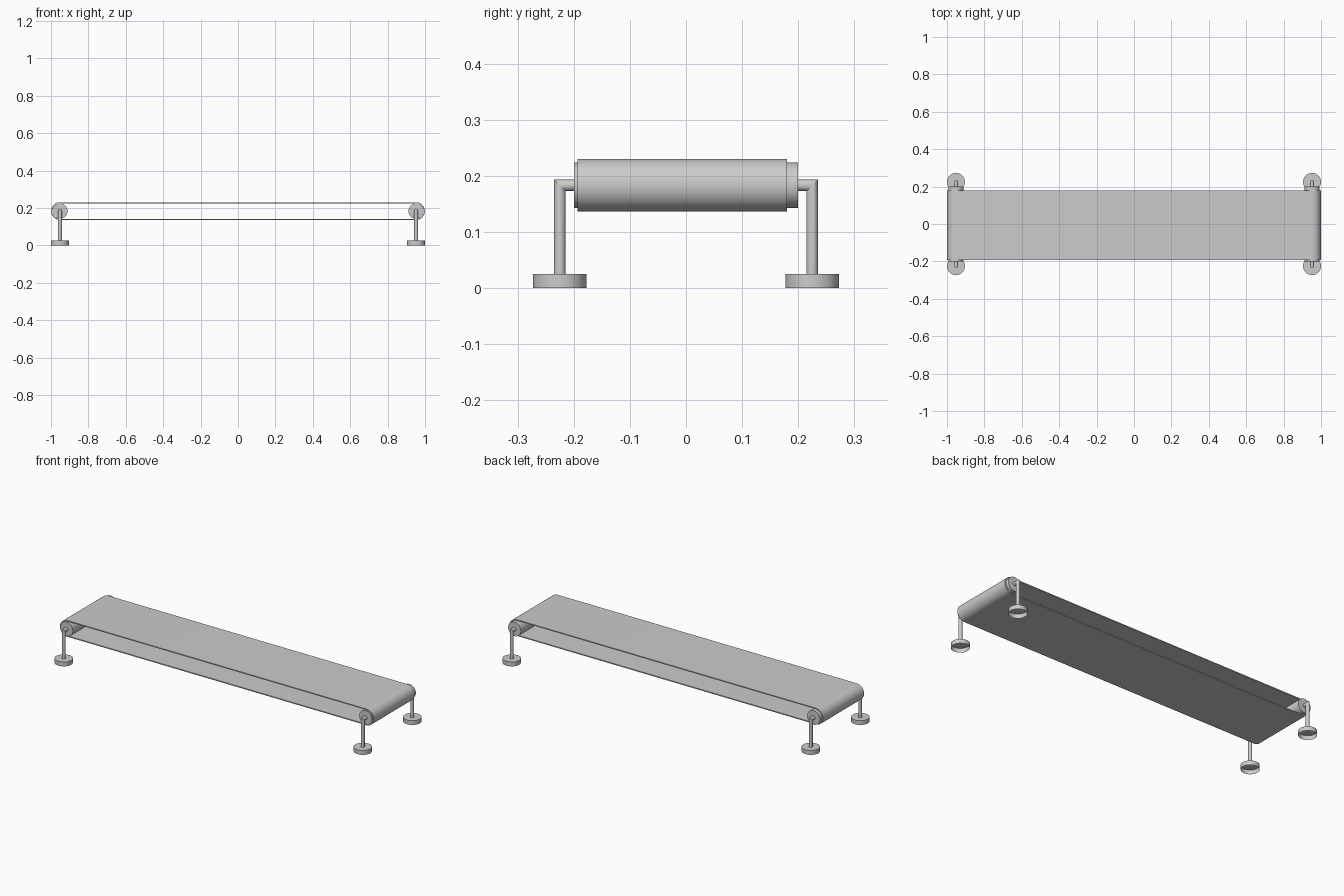
import bpy, bmesh
from math import sin, cos, pi

if "Cube" in bpy.data.objects:
    bpy.data.objects.remove(bpy.data.objects["Cube"])

PX, LY, CZ = 0.952, 0.225, 0.183   # roller x, leg y, roller axis height
LEG_R, PAD_R, PAD_H = 0.0103, 0.048, 0.025


def finish(name, bm, mirror=(False, False)):
    bmesh.ops.recalc_face_normals(bm, faces=bm.faces)
    me = bpy.data.meshes.new(name)
    bm.to_mesh(me)
    bm.free()
    ob = bpy.data.objects.new(name, me)
    bpy.context.collection.objects.link(ob)
    bpy.ops.object.select_all(action='DESELECT')
    ob.select_set(True)
    bpy.context.view_layer.objects.active = ob
    bpy.ops.object.shade_smooth_by_angle()
    if any(mirror):
        m = ob.modifiers.new("mirror", 'MIRROR')
        m.use_axis = (*mirror, False)
        m.use_mirror_merge = False
    return ob


def loft(bm, rings, closed=False):
    rows = [[bm.verts.new(p) for p in r] for r in rings]
    pairs = list(zip(rows, rows[1:]))
    if closed:
        pairs.append((rows[-1], rows[0]))
    for a, b in pairs:
        n = len(a)
        for i in range(n):
            j = (i + 1) % n
            bm.faces.new((a[i], a[j], b[j], b[i]))
    return rows


def circle(n, f):
    return [f(cos(2 * pi * i / n), sin(2 * pi * i / n)) for i in range(n)]


def stadium(r, y, n=24):
    pts = []
    for side in (1, -1):
        for i in range(n + 1):
            a = -pi / 2 + pi * i / n
            pts.append((side * (PX + r * cos(a)), y, CZ + side * r * sin(a)))
    return pts


# Belt: thin closed band around both rollers
bm = bmesh.new()
Y0, Y1, RO, RI = -0.193, 0.18, 0.047, 0.041
loft(bm, [stadium(RO, Y0), stadium(RO, Y1), stadium(RI, Y1), stadium(RI, Y0)], closed=True)
finish("belt", bm)

# Rollers: capped cylinders along y
bm = bmesh.new()
rows = loft(bm, [circle(48, lambda c, s, y=y: (PX + 0.0405 * c, y, CZ + 0.0405 * s)) for y in (-0.2, 0.2)])
for r in rows:
    bm.faces.new(r)
finish("rollers", bm, (True, False))

# Legs: upright tube, mitred corner, axle into the roller end
bm = bmesh.new()
R = LEG_R
loft(bm, [
    circle(24, lambda c, s: (PX + R * c, LY + R * s, PAD_H)),
    circle(24, lambda c, s: (PX + R * c, LY + R * s, CZ + R * s)),
    circle(24, lambda c, s: (PX + R * c, 0.199, CZ + R * s)),
])
finish("legs", bm, (True, True))

# Foot pads: round cups open underneath
bm = bmesh.new()
rows = loft(bm, [circle(48, lambda c, s, z=z: (PX + PAD_R * c, LY + PAD_R * s, z)) for z in (0, PAD_H)])
bm.faces.new(rows[1])
finish("foot_pads", bm, (True, True))
